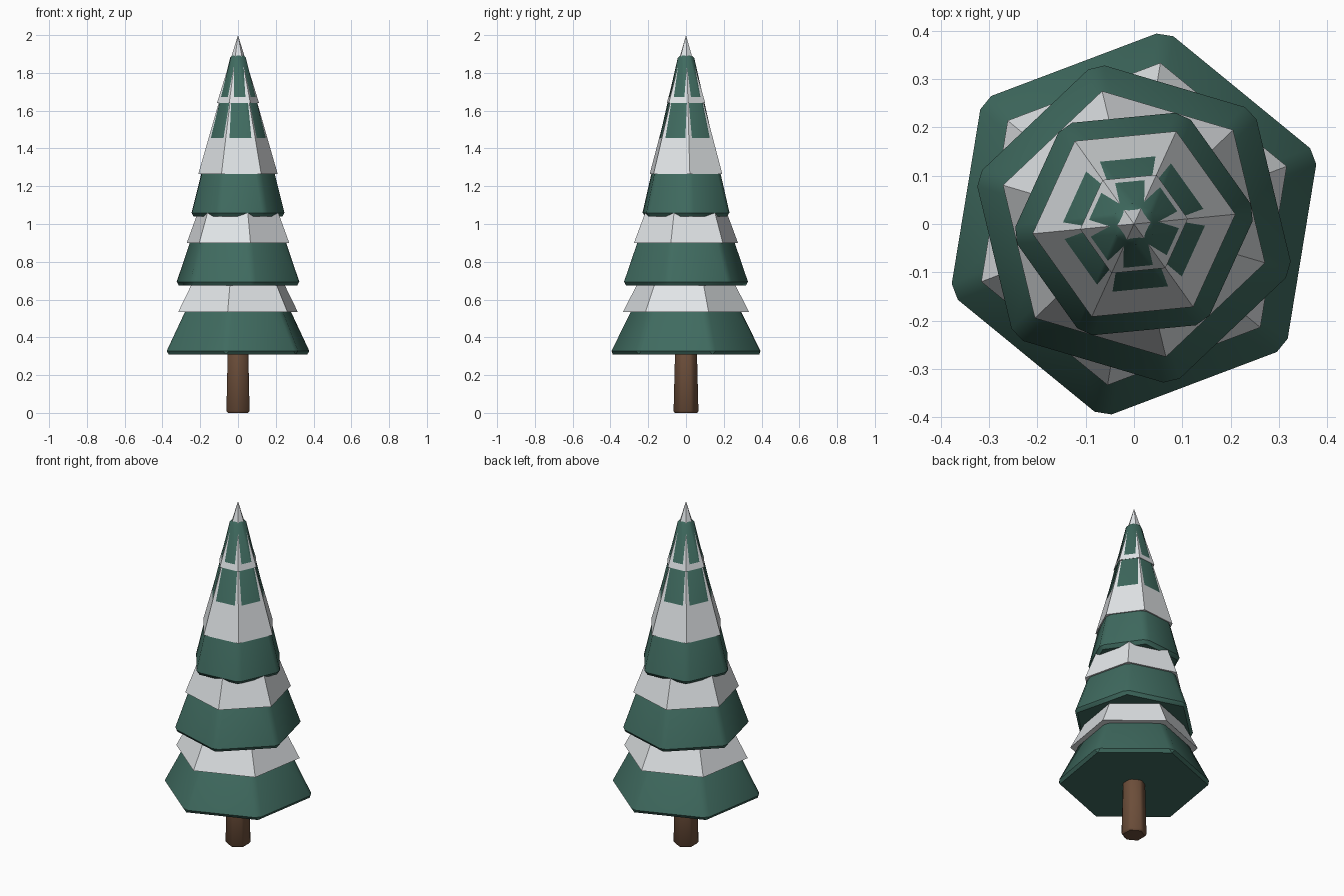
import bpy
import math

cube = bpy.data.objects.get("Cube")
if cube:
    bpy.data.objects.remove(cube, do_unlink=True)


def material(name, rgb):
    mat = bpy.data.materials.new(name)
    mat.use_nodes = True
    mat.diffuse_color = (*rgb, 1)
    mat.node_tree.nodes["Principled BSDF"].inputs["Base Color"].default_value = (*rgb, 1)
    return mat


GREEN = material("pine green", (0.05, 0.145, 0.115))
SNOW = material("snow white", (0.78, 0.81, 0.83))
BROWN = material("bark brown", (0.15, 0.076, 0.042))


def hex_cone(name, mat, z0, z1, r0, slope, turn, bevel=0):
    """Six-sided cone from z0 to z1 that narrows by slope per unit of height."""
    r1 = max(r0 - slope * (z1 - z0), 0)
    bpy.ops.mesh.primitive_cone_add(vertices=6, radius1=r0, radius2=r1,
                                    depth=z1 - z0, location=(0, 0, (z0 + z1) / 2))
    obj = bpy.context.object
    obj.name = name
    # the primitive starts with a corner on the y axis
    obj.rotation_euler.z = math.radians(turn - 90)
    obj.data.materials.append(mat)
    if bevel:
        mod = obj.modifiers.new("soft_edges", "BEVEL")
        mod.width = bevel
        mod.segments = 1
        bpy.ops.object.modifier_apply(modifier=mod.name)
        bpy.ops.object.shade_smooth_by_angle(angle=math.radians(35))
    return obj


# Trunk
hex_cone("trunk", BROWN, 0, 0.45, 0.071, 0.025, 90, 0.01)

# Branch tiers with rounded edges
hex_cone("lower_branches", GREEN, 0.31, 0.84, 0.416, 0.5, 20.7, 0.02)
hex_cone("middle_branches", GREEN, 0.675, 1.2, 0.350, 0.35, 43.5, 0.02)
hex_cone("upper_branches", GREEN, 1.04, 1.9, 0.260, 0.25, 5.5, 0.02)

# Sharp-edged snow on each tier and the snowy tip
hex_cone("lower_snow", SNOW, 0.535, 0.85, 0.338, 0.52, 20.7)
hex_cone("middle_snow", SNOW, 0.9, 1.15, 0.283, 0.38, 43.5)
hex_cone("upper_snow", SNOW, 1.265, 1.75, 0.211, 0.288, 5.5)
hex_cone("snow_tip", SNOW, 1.64, 2.0, 0.112, 0.312, 5.5)
